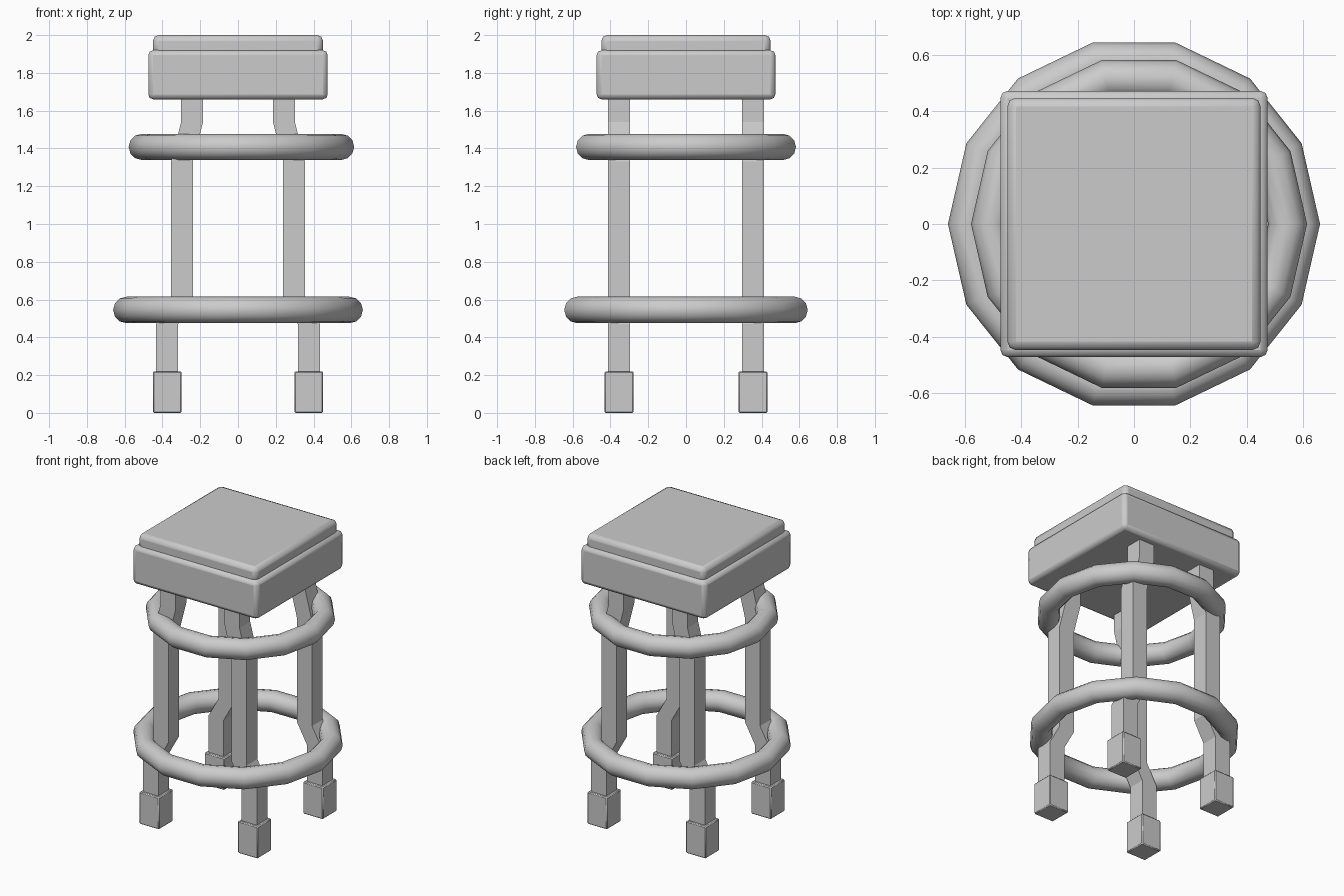
import bpy, bmesh
from math import radians

if "Cube" in bpy.data.objects:
    bpy.data.objects.remove(bpy.data.objects["Cube"])


def finish(obj, angle=40):
    bpy.ops.object.select_all(action='DESELECT')
    obj.select_set(True)
    bpy.context.view_layer.objects.active = obj
    bpy.ops.object.shade_smooth_by_angle(angle=radians(angle))


def box(name, lo, hi, bevel, segments=2):
    bpy.ops.mesh.primitive_cube_add(
        size=1, location=[(a + b) / 2 for a, b in zip(lo, hi)])
    obj = bpy.context.object
    obj.name = name
    obj.scale = [b - a for a, b in zip(lo, hi)]
    bpy.ops.object.transform_apply(location=False, rotation=False, scale=True)
    mod = obj.modifiers.new("bevel", 'BEVEL')
    mod.width = bevel
    mod.segments = segments
    finish(obj)
    return obj


def ring(name, x, z, major, minor):
    bpy.ops.mesh.primitive_torus_add(
        major_segments=14, minor_segments=12, location=(x, 0, z),
        major_radius=major, minor_radius=minor)
    obj = bpy.context.object
    obj.name = name
    finish(obj, 45)


def leg(name, sx, sy):
    # square section swept up a path that steps inward behind each ring
    path = [(0.375, 0.1), (0.375, 0.47), (0.297, 0.61),
            (0.297, 1.33), (0.243, 1.54), (0.243, 1.70)]
    h, y = 0.058, 0.355
    bm = bmesh.new()
    loops = [[bm.verts.new((sx * x + dx * h, sy * y + dy * h, z))
              for dx, dy in ((-1, -1), (1, -1), (1, 1), (-1, 1))]
             for x, z in path]
    for a, b in zip(loops, loops[1:]):
        for i in range(4):
            j = (i + 1) % 4
            bm.faces.new((a[i], a[j], b[j], b[i]))
    bm.faces.new(loops[0][::-1])
    bm.faces.new(loops[-1])
    mesh = bpy.data.meshes.new(name)
    bm.to_mesh(mesh)
    bm.free()
    bpy.context.collection.objects.link(bpy.data.objects.new(name, mesh))


# seat base and cushion
box("seat_base", (-0.475, -0.473, 1.66), (0.475, 0.473, 1.92), 0.026)
box("seat_cushion", (-0.45, -0.448, 1.89), (0.45, 0.448, 2.0), 0.03)

# hoops around the legs
ring("upper_ring", 0.018, 1.408, 0.528, 0.069)
ring("foot_ring", 0, 0.545, 0.591, 0.07)

# four legs with foot caps
for sy, depth in ((-1, "front"), (1, "back")):
    for sx, side in ((-1, "left"), (1, "right")):
        leg(f"{depth}_{side}_leg", sx, sy)
        cx, cy = sx * 0.375, sy * 0.354
        box(f"{depth}_{side}_foot", (cx - 0.076, cy - 0.077, 0),
            (cx + 0.076, cy + 0.077, 0.22), 0.006, 1)
